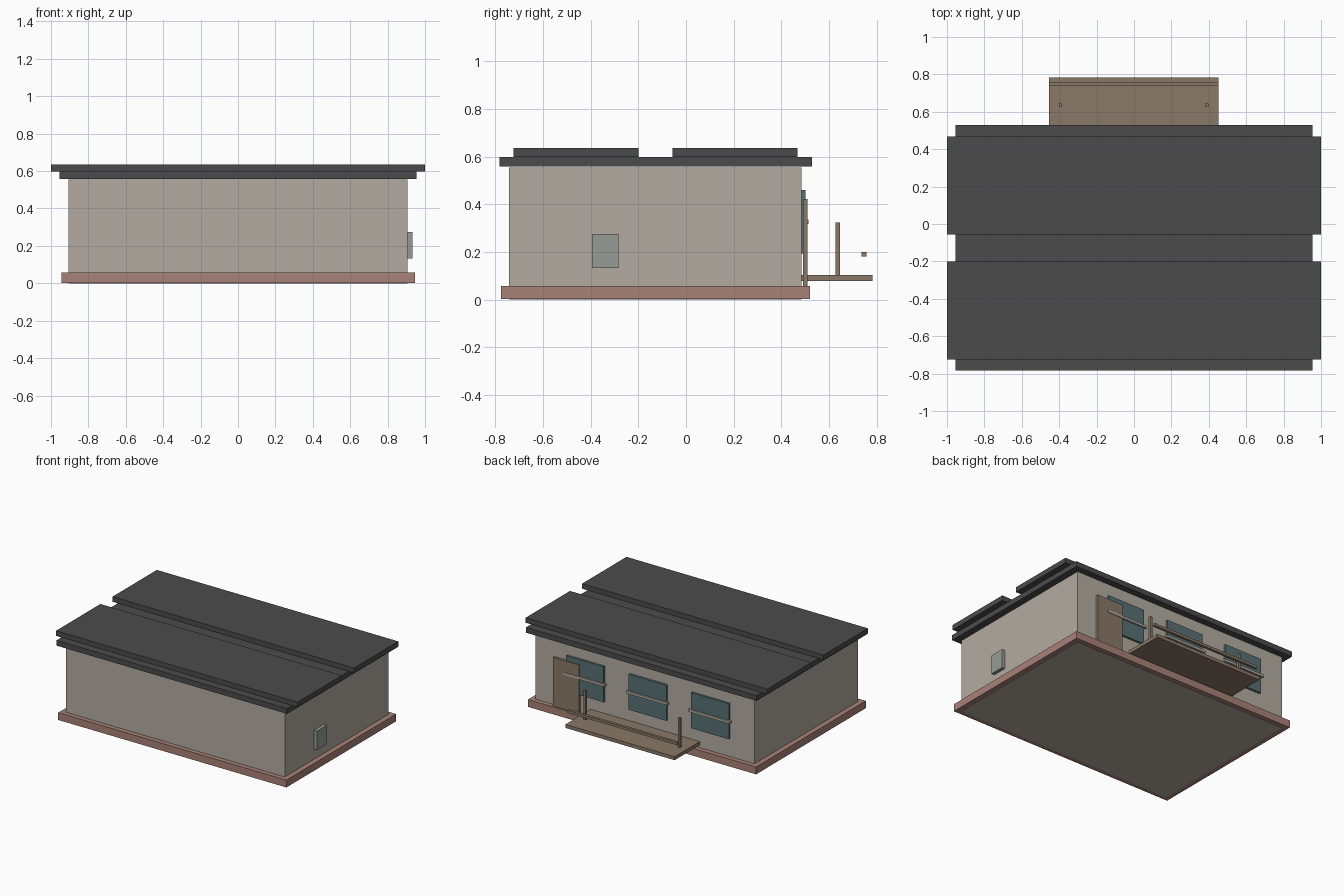
import bpy

if "Cube" in bpy.data.objects:
    bpy.data.objects.remove(bpy.data.objects["Cube"])


def material(name, rgb):
    m = bpy.data.materials.new(name)
    m.diffuse_color = (*rgb, 1)
    m.use_nodes = True
    m.node_tree.nodes["Principled BSDF"].inputs["Base Color"].default_value = m.diffuse_color
    return m


PLASTER = material("plaster", (0.45, 0.41, 0.356))
BRICK = material("brick", (0.395, 0.223, 0.188))
SLATE = material("slate", (0.069, 0.071, 0.069))
WOOD = material("wood", (0.254, 0.191, 0.138))
GLASS = material("dark_glass", (0.098, 0.162, 0.174))
VENT = material("pale_glass", (0.31, 0.333, 0.305))


def box(name, x, y, z, mat):
    """Box from (min, max) ranges on each axis."""
    bpy.ops.mesh.primitive_cube_add(
        size=1, location=[(a + b) / 2 for a, b in (x, y, z)])
    ob = bpy.context.object
    ob.name = name
    ob.scale = [b - a for a, b in (x, y, z)]
    bpy.ops.object.transform_apply(location=False, rotation=False, scale=True)
    ob.data.materials.append(mat)
    return ob


# Main body and brick plinth
box("walls", (-0.907, 0.907), (-0.742, 0.485), (0, 0.554), PLASTER)
box("plinth", (-0.945, 0.945), (-0.777, 0.52), (0.002, 0.057), BRICK)

# Eaves slab and two raised roof panels
box("eaves", (-0.955, 0.955), (-0.783, 0.529), (0.558, 0.598), SLATE)
for i, (y0, y1) in enumerate([(-0.724, -0.2), (-0.056, 0.468)]):
    box(f"roof_panel_{i}", (-1, 1), (y0, y1), (0.597, 0.635), SLATE)

# Back windows with a bar across each
for i, cx in enumerate((0.487, -0.032, -0.549)):
    box(f"window_{i}", (cx - 0.156, cx + 0.156), (0.48, 0.501), (0.193, 0.459), GLASS)
    box(f"window_bar_{i}", (cx - 0.171, cx + 0.171), (0.492, 0.513), (0.317, 0.335), PLASTER)

# Door
box("door", (0.531, 0.746), (0.49, 0.509), (0.056, 0.422), WOOD)

# Side window
box("side_window", (0.90, 0.932), (-0.395, -0.283), (0.132, 0.275), VENT)

# Porch deck, posts and rail
box("deck", (-0.454, 0.451), (0.485, 0.783), (0.077, 0.103), WOOD)
for i, cx in enumerate((-0.393, 0.388)):
    box(f"porch_post_{i}", (cx - 0.009, cx + 0.009), (0.627, 0.645), (0.10, 0.324), WOOD)
box("porch_rail", (-0.454, 0.451), (0.737, 0.757), (0.18, 0.2), WOOD)
